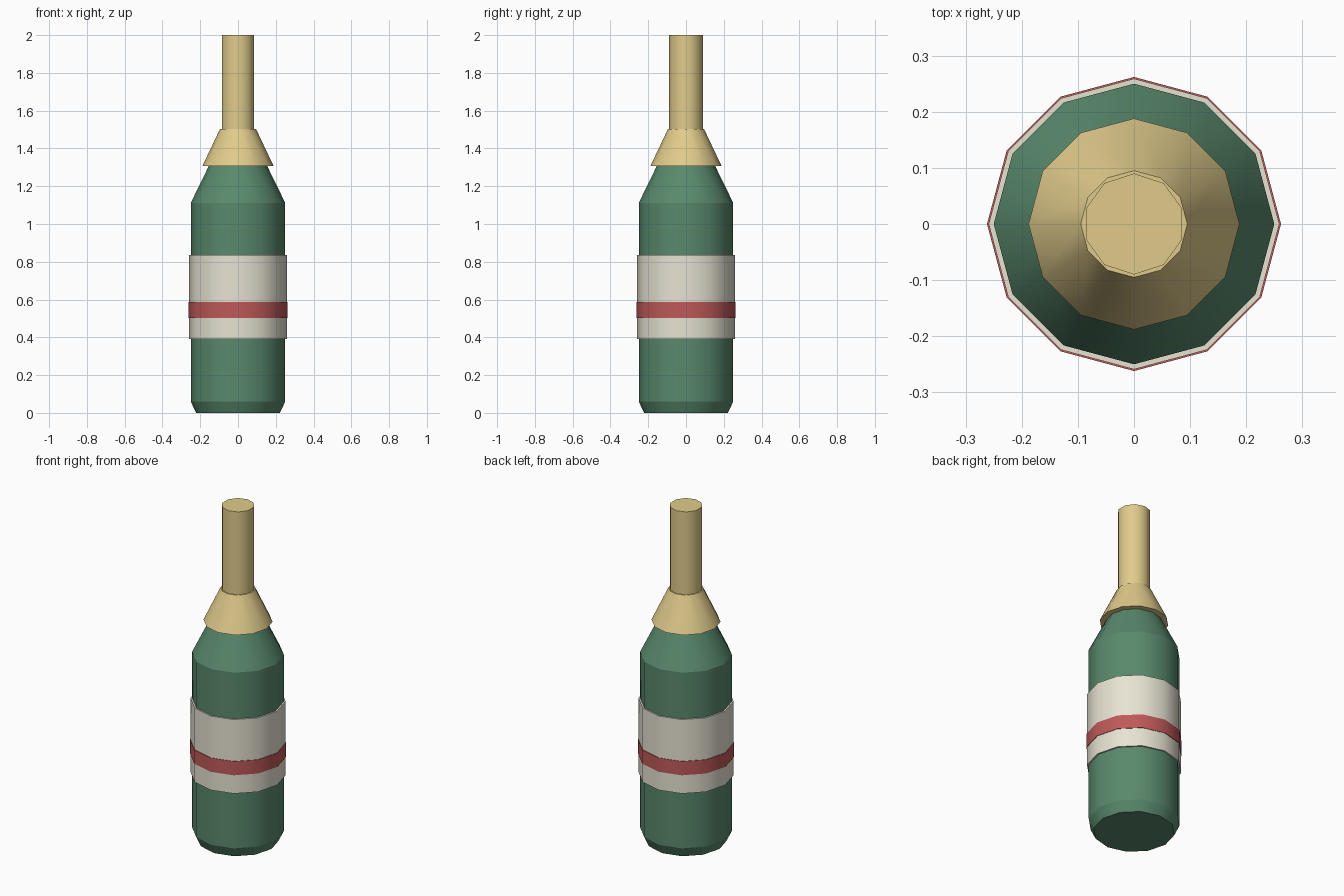
import bpy, bmesh, math

if "Cube" in bpy.data.objects:
    bpy.data.objects.remove(bpy.data.objects["Cube"])

def material(name, rgb):
    m = bpy.data.materials.new(name)
    m.diffuse_color = (*rgb, 1)
    m.use_nodes = True
    m.node_tree.nodes["Principled BSDF"].inputs["Base Color"].default_value = m.diffuse_color
    return m

GREEN = material("green_glass", (0.10, 0.25, 0.15))
GOLD = material("gold_foil", (0.75, 0.60, 0.26))
CREAM = material("cream_paper", (0.80, 0.77, 0.65))
RED = material("red_band", (0.52, 0.10, 0.10))

def lathe(name, profile, sides, mat):
    """Closed solid from (radius, z) rings; smooth around, sharp at each ring."""
    bm = bmesh.new()
    rings = []
    for r, z in profile:
        rings.append([bm.verts.new((r * math.sin(2 * math.pi * i / sides),
                                    r * math.cos(2 * math.pi * i / sides), z))
                      for i in range(sides)])
    for a, b in zip(rings, rings[1:]):
        for i in range(sides):
            j = (i + 1) % sides
            bm.faces.new((a[i], a[j], b[j], b[i])).smooth = True
    bm.faces.new(rings[0])
    bm.faces.new(rings[-1])
    for e in bm.edges:
        if abs(e.verts[0].co.z - e.verts[1].co.z) < 1e-5:
            e.smooth = False
    bmesh.ops.recalc_face_normals(bm, faces=bm.faces)
    me = bpy.data.meshes.new(name)
    bm.to_mesh(me)
    bm.free()
    me.materials.append(mat)
    ob = bpy.data.objects.new(name, me)
    bpy.context.collection.objects.link(ob)
    return ob

# bottle glass: chamfered foot, straight wall, sloping shoulder
lathe("bottle_body", [(0.222, 0), (0.25, 0.06), (0.25, 1.112), (0.153, 1.31)], 12, GREEN)
# paper label and its stripe
lathe("label", [(0.259, 0.392), (0.259, 0.835)], 12, CREAM)
lathe("label_stripe", [(0.262, 0.503), (0.262, 0.586)], 12, RED)
# flared foil collar and neck
lathe("foil_collar", [(0.188, 1.308), (0.095, 1.504)], 12, GOLD)
lathe("foil_neck", [(0.09, 1.45), (0.09, 2.0)], 10, GOLD)
